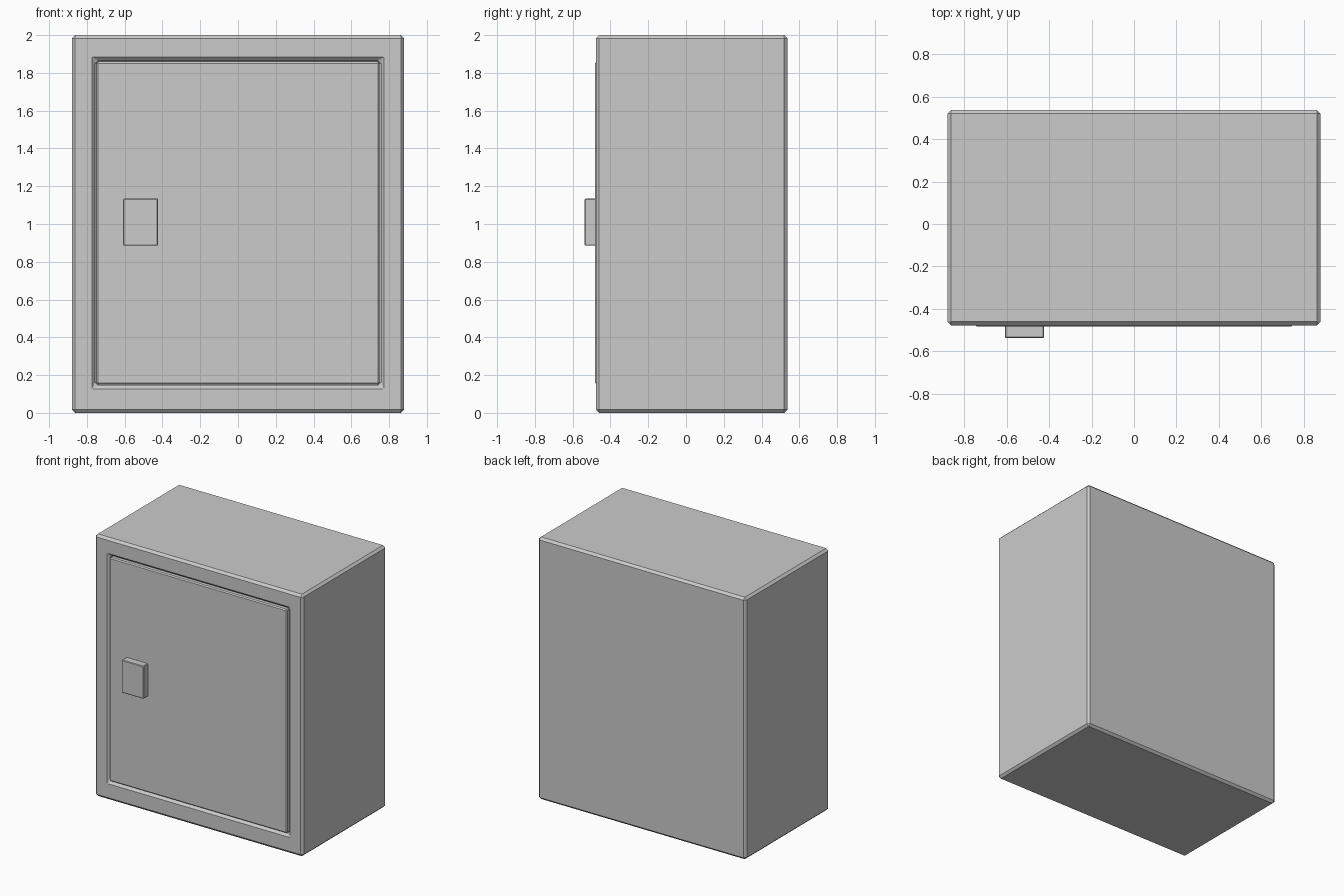
import bpy, bmesh
from mathutils import Vector

if "Cube" in bpy.data.objects:
    bpy.data.objects.remove(bpy.data.objects["Cube"])


def finish(name, bm, width):
    """Turn a bmesh into an object with flat single-segment chamfers."""
    bmesh.ops.recalc_face_normals(bm, faces=bm.faces)
    mesh = bpy.data.meshes.new(name)
    bm.to_mesh(mesh)
    bm.free()
    obj = bpy.data.objects.new(name, mesh)
    bpy.context.collection.objects.link(obj)
    bevel = obj.modifiers.new("chamfer", 'BEVEL')
    bevel.width = width
    bevel.segments = 1
    bevel.limit_method = 'ANGLE'
    return obj


def box(x, y, z):
    """Box bmesh from (min, max) ranges."""
    bm = bmesh.new()
    bmesh.ops.create_cube(bm, size=1)
    for v in bm.verts:
        v.co = Vector([r[0] if c < 0 else r[1] for c, r in zip(v.co, (x, y, z))])
    return bm


# Cabinet body with a recessed opening in the front face
bm = box((-0.878, 0.878), (-0.477, 0.537), (0, 2))
bm.normal_update()
front = min(bm.faces, key=lambda f: f.calc_center_median().y)
bmesh.ops.inset_region(bm, faces=[front], thickness=0.12)
for v in front.verts:
    v.co.x = 0.757 if v.co.x > 0 else -0.757
    v.co.z = 1.866 if v.co.z > 1 else 0.144
floor = bmesh.ops.inset_region(bm, faces=[front], thickness=0)
for v in front.verts:
    v.co.y += 0.05
finish("cabinet_body", bm, 0.017)

# Door panel sitting in the opening, slightly proud of the frame
finish("door", box((-0.75, 0.75), (-0.482, -0.425), (0.151, 1.859)), 0.008)

# Square latch on the door
finish("latch", box((-0.608, -0.423), (-0.537, -0.47), (0.885, 1.135)), 0.005)
